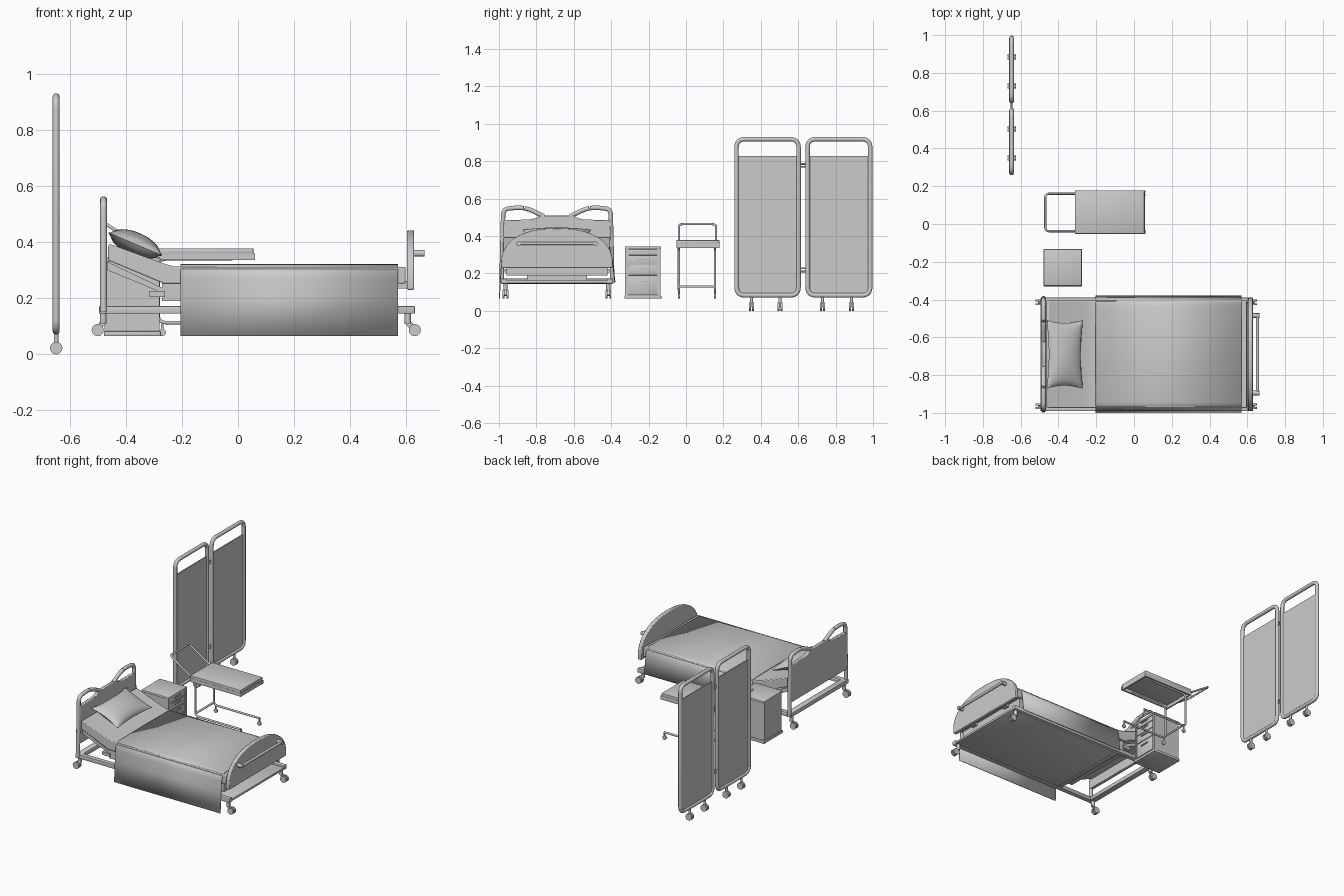
import bpy, bmesh, math
from mathutils import Vector, Matrix

if "Cube" in bpy.data.objects:
    bpy.data.objects.remove(bpy.data.objects["Cube"])

YC = -0.69   # bed centre line


def finish(name, bm, smooth=True):
    bmesh.ops.recalc_face_normals(bm, faces=bm.faces)
    me = bpy.data.meshes.new(name)
    bm.to_mesh(me)
    bm.free()
    ob = bpy.data.objects.new(name, me)
    bpy.context.collection.objects.link(ob)
    if smooth:
        bpy.context.view_layer.objects.active = ob
        bpy.ops.object.select_all(action='DESELECT')
        ob.select_set(True)
        bpy.ops.object.shade_smooth_by_angle(angle=math.radians(35))
    return ob


def box(name, x0, x1, y0, y1, z0, z1, bevel=0):
    bm = bmesh.new()
    m = Matrix.Translation(((x0+x1)/2, (y0+y1)/2, (z0+z1)/2)) @ Matrix.Diagonal((x1-x0, y1-y0, z1-z0, 1))
    bmesh.ops.create_cube(bm, size=1, matrix=m)
    if bevel:
        bmesh.ops.bevel(bm, geom=bm.edges[:], offset=bevel, segments=2, affect='EDGES', profile=0.5)
    return finish(name, bm, bevel > 0)


def slab(name, pts, axis, lo, hi, bevel=0):
    """Extrude an outline: axis 'x' takes (y, z) points, axis 'y' takes (x, z)."""
    bm = bmesh.new()
    place = (lambda p: (lo, p[0], p[1])) if axis == 'x' else (lambda p: (p[0], lo, p[1]))
    f = bm.faces.new([bm.verts.new(place(p)) for p in pts])
    ext = bmesh.ops.extrude_face_region(bm, geom=[f])
    d = Vector((hi-lo, 0, 0)) if axis == 'x' else Vector((0, hi-lo, 0))
    bmesh.ops.translate(bm, vec=d, verts=[v for v in ext['geom'] if isinstance(v, bmesh.types.BMVert)])
    ob = finish(name, bm)
    if bevel:
        b = ob.modifiers.new('soft', 'BEVEL')
        b.width, b.segments, b.limit_method = bevel, 2, 'ANGLE'
    return ob


def rounded(pts, r, closed=False):
    pts = [Vector(p) for p in pts]
    n, out = len(pts), []
    for i, p in enumerate(pts):
        if not closed and i in (0, n-1):
            out.append(p)
            continue
        a = (pts[i-1] - p).normalized() * r + p
        b = (pts[(i+1) % n] - p).normalized() * r + p
        for k in range(7):
            t = k / 6
            out.append(a*(1-t)**2 + p*2*t*(1-t) + b*t*t)
    return out


def tube(name, pts, rad, r=0.0, closed=False):
    if r:
        pts = rounded(pts, r, closed)
    cu = bpy.data.curves.new(name, 'CURVE')
    cu.dimensions, cu.bevel_depth, cu.bevel_resolution, cu.use_fill_caps = '3D', rad, 3, True
    sp = cu.splines.new('POLY')
    sp.points.add(len(pts)-1)
    for q, p in zip(sp.points, pts):
        q.co = (*p, 1)
    sp.use_cyclic_u, sp.use_smooth = closed, True
    ob = bpy.data.objects.new(name, cu)
    bpy.context.collection.objects.link(ob)
    return ob


def wheel(name, x, y, z, r, w):
    bm = bmesh.new()
    bmesh.ops.create_cone(bm, cap_ends=True, segments=24, radius1=r, radius2=r, depth=w,
                          matrix=Matrix.Translation((x, y, z)) @ Matrix.Rotation(math.pi/2, 4, 'X'))
    return finish(name, bm)


# Folding screen: two tube frames with cloth, hinges and casters
SX = -0.648
for i, (y0, y1) in enumerate(((0.27, 0.602), (0.65, 0.985))):
    tube(f'screen_frame_{i}', [(SX, y0, .083), (SX, y1, .083), (SX, y1, .918), (SX, y0, .918)], .0125, .045, True)
    box(f'screen_cloth_{i}', SX-.004, SX+.004, y0+.008, y1-.008, .088, .828)
    for j, y in enumerate((y0+.08, y1-.1)):
        for s in (-1, 1):
            wheel(f'screen_wheel_{i}{j}{s}', SX, y+s*.008, .022, .022, .011)
        tube(f'screen_caster_stem_{i}{j}', [(SX, y, .02), (SX, y, .08)], .008)
for z in (.77, .785, .21, .228):
    tube('screen_hinge', [(SX, .6, z), (SX, .652, z)], .005)

# Bed base: rails, deck plate and supports
for s in (-1, 1):
    y = YC + s*.285
    box('bed_side_rail', -.495, .63, y-.015, y+.015, .145, .172, .003)
box('bed_head_rail', -.495, -.455, YC-.3, YC+.3, .145, .172, .003)
box('bed_cross_rail', -.22, -.19, YC-.28, YC+.28, .145, .172, .003)
box('bed_base_plate', -.2, .63, YC-.3, YC+.3, .147, .162, .003)
for x in (-.12, .4):
    box('bed_lift_support', x, x+.08, YC-.16, YC+.16, .16, .2)
box('mattress_platform', -.27, .57, YC-.27, YC+.27, .19, .252)
slab('backrest_platform', [(-.465, .30), (-.26, .215), (-.26, .232), (-.465, .33)], 'y', YC-.27, YC+.27)
box('backrest_hinge', -.315, -.26, YC-.28, YC+.28, .205, .225)

# Bed casters and their stems
for sx, stem, wx in ((-1, -.48, -.5), (1, .605, .63)):
    for s in (-1, 1):
        y = YC + s*.275
        tube('bed_caster_stem', [(stem, y, .11), (stem, y, .15)], .012)
        slab('bed_caster_fork', [(stem-.014, .115), (stem+.014, .115), (wx+.008, .085), (wx-.008, .08)], 'y', y-.005, y+.005)
        for t in (-1, 1):
            wheel('bed_caster_wheel', wx, y+t*.01, .0865, .0215, .01)

# Headboard panel with tube handles
half = [(.292, .24), (.286, .485), (.2, .487), (.15, .488), (.115, .495), (.085, .51)]
slab('headboard_panel', [(YC+a, z) for a, z in half] + [(YC-a, z) for a, z in reversed(half)], 'x', -.49, -.467, .004)
for s in (-1, 1):
    pts = [(.296, .15), (.293, .3), (.287, .545), (.2, .553), (.15, .545), (.07, .505)]
    tube('headboard_handle', [(-.479, YC+s*a, z) for a, z in pts], .0125, .032)

# Footboard dome with grab bar
arc = [(YC + .298*math.copysign(abs(math.cos(t))**.85, math.cos(t)), .262 + .18*math.sin(t)**.95)
       for t in (max(0, math.pi*k/28) for k in range(28))] + [(YC-.298, .262)]
slab('footboard', [(YC+.298, .23)] + arc + [(YC-.298, .23)], 'x', .602, .628, .005)
tube('footboard_bar', [(.654, YC-.215, .36), (.654, YC+.215, .36)], .009)
for s in (-1, 1):
    tube('footboard_bar_mount', [(.62, YC+s*.205, .36), (.665, YC+s*.205, .36)], .0125)
    box('footboard_bracket', .55, .605, YC+s*.15-.02, YC+s*.15+.02, .235, .262)

# Mattress with raised head section
slab('mattress', [(-.463, .335), (-.265, .252), (.597, .252), (.597, .312), (-.2, .312), (-.23, .314),
                  (-.27, .325), (-.455, .393), (-.463, .388)], 'y', YC-.285, YC+.285, .012)

# Blanket draped over both sides
prof = [(-.998, .065), (-.99, .2), (-.985, .27), (-.979, .295), (-.966, .31), (-.945, .317), (-.69, .319),
        (-.435, .317), (-.413, .31), (-.4, .295), (-.394, .27), (-.38, .155)]
bm = bmesh.new()
rows = [[bm.verts.new((x, *p)) for p in prof] for x in (-.205, .57)]
for k in range(len(prof)-1):
    bm.faces.new((rows[0][k], rows[0][k+1], rows[1][k+1], rows[1][k]))
blanket = finish('blanket', bm)
sol = blanket.modifiers.new('thickness', 'SOLIDIFY')
sol.thickness, sol.offset = .005, 0

# Pillow with pinched corners
bm = bmesh.new()
for s in (-1, 1):
    g = bmesh.ops.create_grid(bm, x_segments=20, y_segments=24, size=1)
    for v in g['verts']:
        u, w = v.co.x, v.co.y
        h = max(0, (1-u*u)*(1-w*w))**.5
        v.co = (.105*u*(1-.12*(1-w*w)), .182*w*(1-.09*(1-u*u)), s*.042*h)
bmesh.ops.remove_doubles(bm, verts=bm.verts, dist=.0002)
pillow = finish('pillow', bm)
for p in pillow.data.polygons:
    p.use_smooth = True
pillow.location = (-.366, YC, .393)
pillow.rotation_euler = (0, math.radians(23), 0)

# Bedside cabinet with four drawers facing the foot end
box('cabinet_body', -.475, -.285, -.32, -.14, .085, .332)
box('cabinet_top', -.478, -.277, -.327, -.133, .33, .345, .003)
box('cabinet_base', -.478, -.275, -.33, -.132, .065, .083, .003)
for s, y in ((0, -.325), (1, -.15)):
    box('cabinet_front_post', -.3, -.279, y, y+.014, .083, .332)
for z0, z1 in ((.297, .33), (.247, .292), (.19, .242), (.09, .185)):
    box('drawer_front', -.29, -.28, -.307, -.154, z0, z1, .002)
    zh = z0 + (z1-z0)*.72
    box('drawer_handle', -.282, -.274, -.262, -.2, zh-.004, zh+.004, .001)

# Overbed table: tray top, tilted handle, tube legs and feet
box('table_top', -.312, .055, -.052, .178, .358, .378, .003)
for y in (-.052, .168):
    box('table_side_lip', -.312, .06, y, y+.01, .336, .36)
for x in (-.312, .048):
    box('table_end_lip', x, x+.01, -.052, .178, .336, .36)
tube('table_handle', [(-.305, -.038, .357), (-.47, -.038, .464), (-.47, .16, .464), (-.305, .16, .357)], .006, .025)
for y in (-.038, .155):
    tube('table_leg', [(-.02, y, .34), (-.285, y, .34), (-.285, y, .113), (.05, y, .113)], .0065, .03)
    for x in (-.27, .048):
        tube('table_foot_stem', [(x, y, .08), (x, y, .113)], .005)
        wheel('table_foot', x, y, .078, .013, .01)
tube('table_cross_bar', [(-.283, -.038, .13), (-.283, .155, .13)], .0065)
